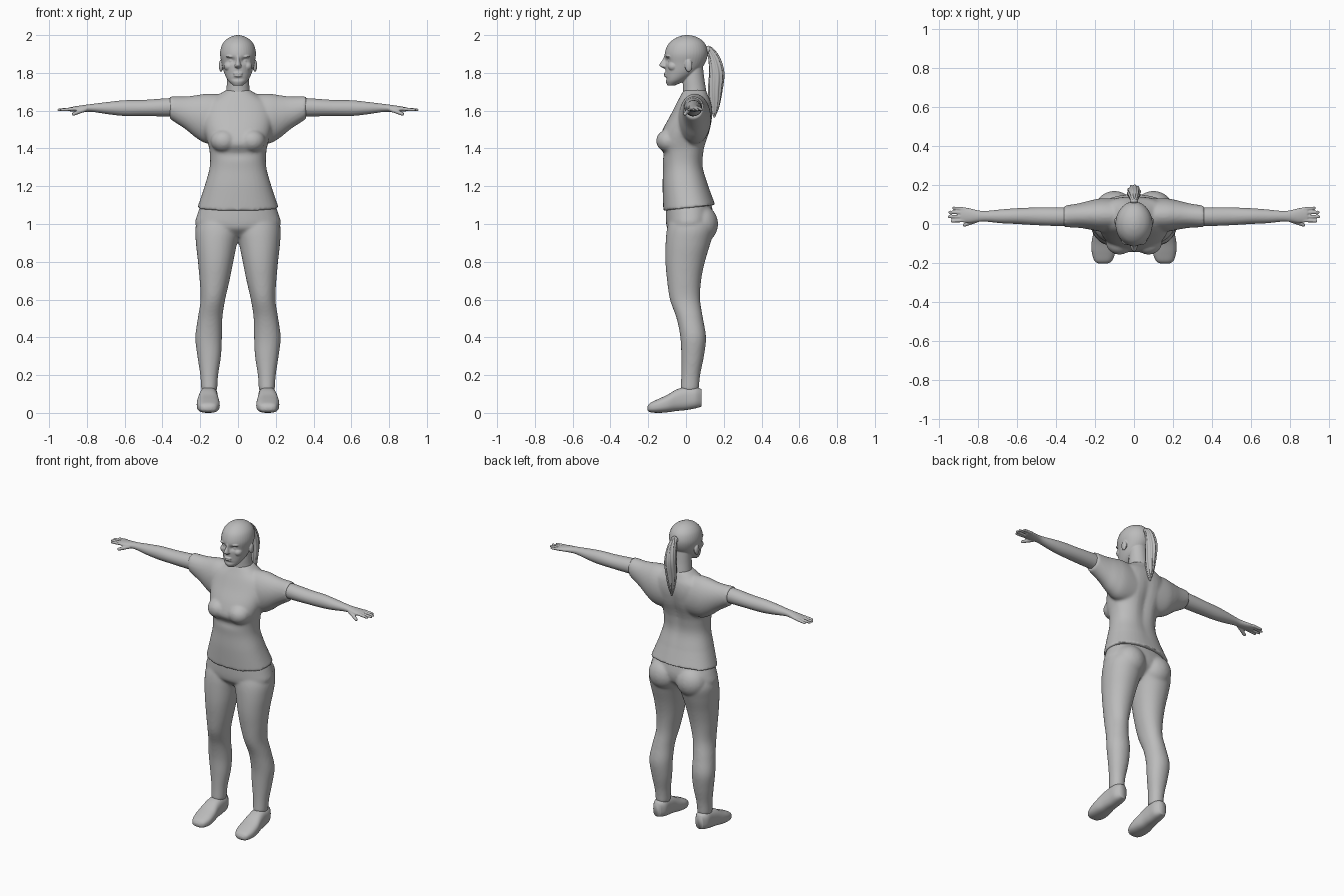
import bpy
import bmesh
import math
from mathutils import Vector, Matrix

if "Cube" in bpy.data.objects:
    bpy.data.objects.remove(bpy.data.objects["Cube"])

clay = bpy.data.materials.new("clay_grey")
clay.use_nodes = True
clay.diffuse_color = (0.5, 0.5, 0.5, 1)
clay.node_tree.nodes["Principled BSDF"].inputs["Base Color"].default_value = clay.diffuse_color

BOTH = (1, -1)
ONE = (1,)


def spline(rows, steps):
    """Catmull-Rom interpolation between the section rows."""
    pts = [Vector(r) for r in rows]
    pts = [pts[0]] + pts + [pts[-1]]
    result = []
    for a, b, c, d in zip(pts, pts[1:], pts[2:], pts[3:]):
        for i in range(steps):
            t = i / steps
            result.append(b + (c - a) * (t / 2)
                          + (a * 2 - b * 5 + c * 4 - d) * (t * t / 2)
                          + (b * 3 - a - c * 3 + d) * (t ** 3 / 2))
    return result + [pts[-1]]


def loft(bm, axis, rows, sides=ONE, power=2.0, ridge=0.0, steps=6, count=40):
    """Skin rounded sections; a row is position, then low and high limits of both other axes."""
    for side in sides:
        rings = []
        for pos, a_low, a_high, b_low, b_high in spline(rows, steps):
            ring = []
            for k in range(count):
                angle = math.tau * k / count
                c, s = math.cos(angle), math.sin(angle)
                grow = 1 + ridge * math.cos(angle * 10 + pos * 20)
                u = math.copysign(abs(c) ** (2 / power), c) * grow
                w = math.copysign(abs(s) ** (2 / power), s) * grow
                a = (a_low + a_high + (a_high - a_low) * u) / 2
                b = (b_low + b_high + (b_high - b_low) * w) / 2
                x, y, z = {"x": (pos, a, b), "y": (a, pos, b), "z": (a, b, pos)}[axis]
                ring.append(bm.verts.new((x * side, y, z)))
            rings.append(ring)
        for low, high in zip(rings, rings[1:]):
            for k in range(count):
                n = (k + 1) % count
                bm.faces.new((low[k], low[n], high[n], high[k]))
        bm.faces.new(rings[0][::-1])
        bm.faces.new(rings[-1])


def column(bm, rows, **options):
    """Upright loft that is symmetric in x; a row is height, half width, front, back."""
    loft(bm, "z", [(z, -w, w, front, back) for z, w, front, back in rows], **options)


def ball(bm, centre, radii, sides=ONE):
    for side in sides:
        place = Matrix.Translation((centre[0] * side, centre[1], centre[2]))
        bmesh.ops.create_uvsphere(bm, u_segments=24, v_segments=16, radius=1,
                                  matrix=place @ Matrix.Diagonal((*radii, 1)))


def finger(bm, start, end, radius):
    for side in BOTH:
        p, q = (Vector((v[0] * side, v[1], v[2])) for v in (start, end))
        turn = (q - p).to_track_quat("Z", "Y").to_matrix().to_4x4()
        bmesh.ops.create_cone(bm, cap_ends=True, segments=16, radius1=radius, radius2=radius * 0.8,
                              depth=(q - p).length, matrix=Matrix.Translation((p + q) / 2) @ turn)
        ball(bm, p, [radius] * 3)
        ball(bm, q, [radius * 0.8] * 3)


def push(bm, centre, offset, reach, sides=ONE):
    """Soft local sculpting: move the vertices near a centre."""
    for side in sides:
        for v in bm.verts:
            d = [(v.co[i] - centre[i] * (side if i == 0 else 1)) / reach[i] for i in range(3)]
            v.co += Vector(offset) * math.exp(-sum(e * e for e in d))


def finish(bm, name, voxel=None, smooth=0):
    """Turn the parts into one object, fused by a voxel remesh where asked."""
    bmesh.ops.recalc_face_normals(bm, faces=bm.faces[:])
    for face in bm.faces:
        face.smooth = True
    mesh = bpy.data.meshes.new(name)
    bm.to_mesh(mesh)
    bm.free()
    mesh.materials.append(clay)
    obj = bpy.data.objects.new(name, mesh)
    bpy.context.collection.objects.link(obj)
    if voxel:
        fuse = obj.modifiers.new("fuse", "REMESH")
        fuse.mode = "VOXEL"
        fuse.voxel_size = voxel
        fuse.use_smooth_shade = True
        relax = obj.modifiers.new("relax", "SMOOTH")
        relax.factor = 0.5
        relax.iterations = smooth
    return obj


# Trousers: legs, pelvis and seat
bm = bmesh.new()
loft(bm, "z", [(.12, .11, .195, -.03, .068), (.2, .105, .2, -.025, .075),
               (.3, .09, .215, -.025, .095), (.4, .085, .226, -.03, .106),
               (.5, .083, .213, -.05, .09), (.6, .068, .198, -.085, .075),
               (.7, .045, .203, -.1, .08), (.8, .025, .212, -.109, .1),
               (.9, .004, .223, -.108, .13), (.98, -.02, .225, -.1, .15),
               (1.05, -.02, .2, -.08, .13)], sides=BOTH, power=2.1)
column(bm, [(.93, .05, -.05, .07), (.97, .19, -.095, .12), (1, .226, -.105, .14),
            (1.05, .216, -.107, .145), (1.12, .19, -.105, .13)], power=2.2)
ball(bm, (.1, .08, 1), (.1, .09, .1), BOTH)
finish(bm, "trousers", .008, 8)

# Shirt: torso, bust and short sleeves
bm = bmesh.new()
column(bm, [(1.07, .216, -.12, .155), (1.2, .177, -.124, .12), (1.3, .15, -.122, .093),
            (1.38, .15, -.13, .098), (1.43, .16, -.146, .11), (1.5, .18, -.123, .132),
            (1.58, .19, -.08, .142), (1.64, .17, -.05, .135), (1.68, .11, -.028, .118),
            (1.71, .062, -.012, .105)], power=2.3)
push(bm, (0, .13, 1.42), (0, -.016, 0), (.035, .08, .16))
push(bm, (0, -.13, 1.37), (0, .01, 0), (.1, .05, .025))
for v in bm.verts:
    if v.co.z < 1.2:
        v.co.z += (v.co.y + .12) * (1.2 - v.co.z) * .85
ball(bm, (.075, -.09, 1.44), (.07, .068, .062), BOTH)
loft(bm, "x", [(.05, -.04, .13, 1.42, 1.685), (.16, -.04, .132, 1.425, 1.69),
               (.22, -.03, .122, 1.455, 1.682), (.28, -.02, .107, 1.503, 1.675),
               (.36, -.016, .094, 1.555, 1.676)], sides=BOTH)
finish(bm, "shirt", .008, 6)

# Arms with palms, fingers and thumbs
bm = bmesh.new()
loft(bm, "x", [(.3, -.01, .085, 1.57, 1.67), (.4, -.01, .086, 1.57, 1.664),
               (.5, -.006, .085, 1.571, 1.657), (.6, 0, .081, 1.572, 1.655),
               (.68, .004, .075, 1.58, 1.647), (.76, .012, .067, 1.592, 1.637),
               (.8, .011, .07, 1.594, 1.632), (.85, .006, .082, 1.594, 1.625),
               (.89, .01, .085, 1.596, 1.618)], sides=BOTH)
for y, tip_y, tip in ((.077, .082, .927), (.057, .061, .947), (.037, .038, .949), (.018, .015, .935)):
    finger(bm, (.87, y, 1.609), (tip, tip_y, 1.604), .0095)
finger(bm, (.81, .018, 1.606), (.87, -.005, 1.583), .012)
finish(bm, "arms_and_hands", .004, 3)

# Head, with sockets pressed in before the features are added
bm = bmesh.new()
column(bm, [(1.733, .025, -.098, -.06), (1.76, .053, -.108, 0), (1.8, .073, -.109, .06),
            (1.85, .086, -.111, .1), (1.9, .095, -.113, .115), (1.945, .086, -.098, .106),
            (1.975, .064, -.07, .082), (1.993, .034, -.036, .048), (2, .006, -.005, .015)])
push(bm, (.034, -.1, 1.866), (0, .016, 0), (.019, .05, .014), BOTH)
push(bm, (0, -.1, 1.768), (0, .007, 0), (.03, .05, .008))
ball(bm, (.034, -.081, 1.864), (.016, .014, .012), BOTH)
ball(bm, (.036, -.09, 1.887), (.028, .018, .008), BOTH)
ball(bm, (.048, -.066, 1.835), (.027, .03, .026), BOTH)
ball(bm, (.09, .014, 1.838), (.011, .02, .033), BOTH)
ball(bm, (0, -.086, 1.753), (.024, .02, .018))
for lip, width in ((1.797, .026), (1.785, .022)):
    ball(bm, (0, -.106, lip), (width, .011, .007))
column(bm, [(1.823, .006, -.116, -.09), (1.833, .018, -.135, -.09), (1.845, .015, -.141, -.09),
            (1.87, .009, -.124, -.09), (1.9, .01, -.112, -.09)], count=24)
# Neck
column(bm, [(1.63, .075, -.025, .115), (1.7, .063, -.017, .108),
            (1.76, .058, -.017, .098), (1.83, .056, -.01, .09)])
finish(bm, "head_and_neck", .0035, 3)

# Ponytail with ridged strands, and its tie
bm = bmesh.new()
column(bm, [(1.565, .003, .146, .154), (1.62, .017, .127, .175), (1.7, .029, .118, .19),
            (1.8, .034, .124, .201), (1.88, .027, .118, .18), (1.925, .018, .105, .148),
            (1.94, .006, .11, .13)], ridge=.07, count=80)
ball(bm, (0, .118, 1.922), (.022, .014, .022))
finish(bm, "ponytail")

# Shoes
bm = bmesh.new()
loft(bm, "y", [(-.204, .14, .18, .014, .034), (-.19, .114, .202, .004, .052),
               (-.15, .098, .216, 0, .072), (-.1, .098, .218, .003, .095),
               (-.05, .105, .21, .01, .124), (0, .107, .204, .015, .138),
               (.05, .109, .2, .024, .138), (.083, .128, .182, .034, .125)],
     sides=BOTH, power=2.6)
finish(bm, "shoes")
